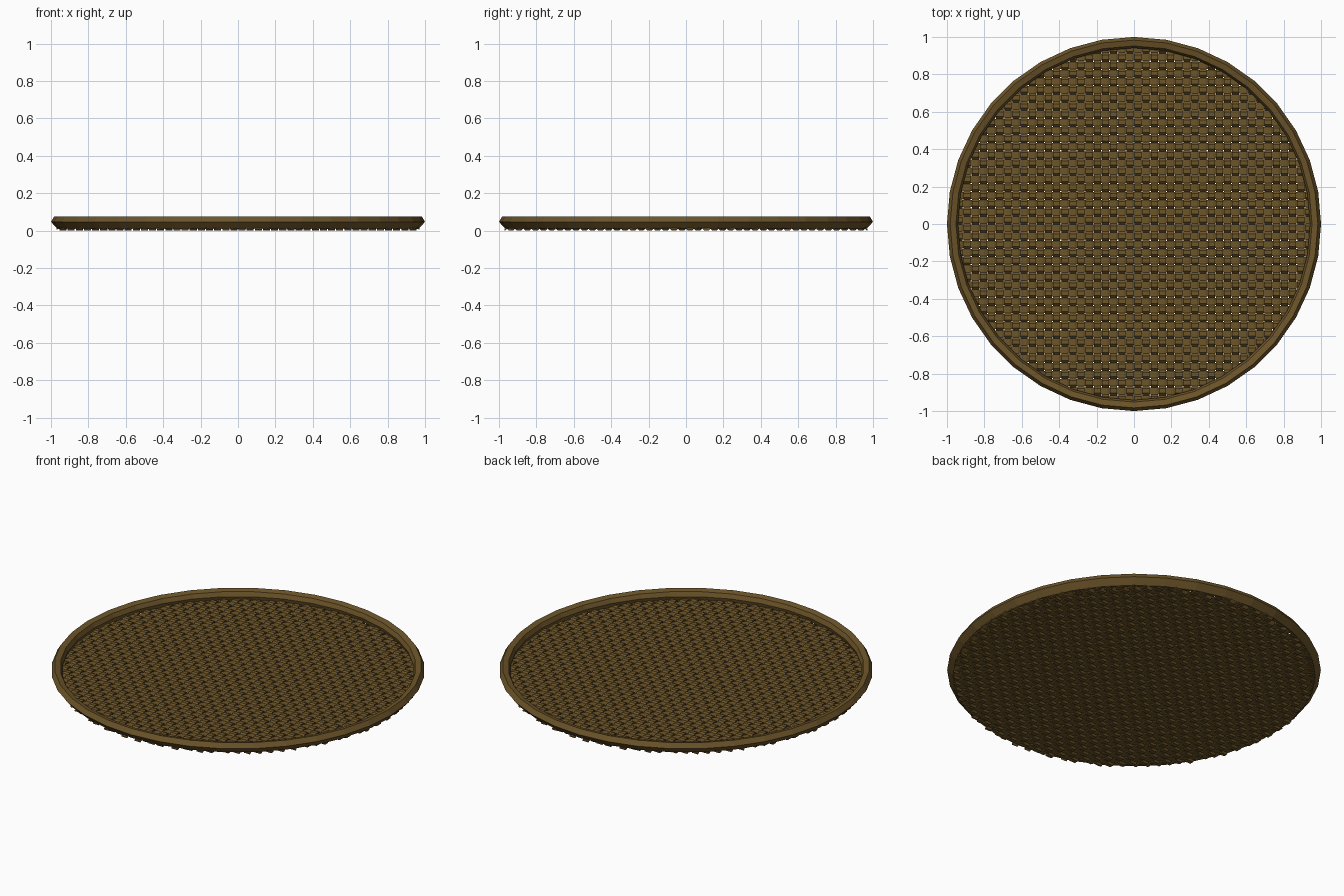
import bpy, bmesh, math

if "Cube" in bpy.data.objects:
    bpy.data.objects.remove(bpy.data.objects["Cube"])

PITCH, WIDTH, THICK = 0.0435, 0.0375, 0.007
RADIUS, MID, COUNT = 0.97, 0.0135, 22

straw = bpy.data.materials.new("brown straw")
straw.diffuse_color = (0.15, 0.089, 0.022, 1)
straw.use_nodes = True
straw.node_tree.nodes["Principled BSDF"].inputs["Base Color"].default_value = straw.diffuse_color


def finish(name, bm):
    bmesh.ops.recalc_face_normals(bm, faces=bm.faces[:])
    mesh = bpy.data.meshes.new(name)
    bm.to_mesh(mesh)
    bm.free()
    mesh.materials.append(straw)
    obj = bpy.data.objects.new(name, mesh)
    bpy.context.collection.objects.link(obj)


def skin(bm, rings, closed):
    # bridge consecutive rings of vertices
    n = len(rings[0])
    for k in range(len(rings) if closed else len(rings) - 1):
        a, b = rings[k], rings[(k + 1) % len(rings)]
        for j in range(n):
            bm.faces.new((a[j], a[(j + 1) % n], b[(j + 1) % n], b[j]))
    if not closed:
        bm.faces.new(rings[0])
        bm.faces.new(rings[-1])


# Faceted rim: six-sided profile swept round 36 sides
profile = [(1.0, 0.047), (0.983, 0.075), (0.952, 0.067),
           (0.941, 0.042), (0.950, 0.014), (0.969, 0.012)]
bm = bmesh.new()
rings = []
for i in range(36):
    a = math.radians(10 * i)
    rings.append([bm.verts.new((r * math.cos(a), r * math.sin(a), z)) for r, z in profile])
skin(bm, rings, True)
finish("rim", bm)


def strips(name, along_y, amp):
    # flat strips alternately passing over and under the crossing ones
    bm = bmesh.new()
    for i in range(-COUNT, COUNT):
        c = (i + 0.5) * PITCH
        half = math.sqrt(RADIUS ** 2 - (abs(c) + WIDTH / 2) ** 2)
        raw = []
        for j in range(-COUNT - 2, COUNT + 2):
            up = 1 if (i + j) % 2 == 0 else -1
            z = MID + amp * up
            t = (j + 0.5) * PITCH
            raw += [(t - 0.27 * PITCH, z), (t + 0.27 * PITCH, z)]
        # trim the path to the round outline
        path = [p for p in raw if abs(p[0]) < half - 0.001]
        first = next(p for p in reversed(raw) if p[0] <= path[0][0] - 0.0001)
        last = next(p for p in raw if p[0] >= path[-1][0] + 0.0001)

        def cut(p, q, t):
            return (t, p[1] + (q[1] - p[1]) * (t - p[0]) / (q[0] - p[0]))
        path = [cut(first, path[0], -half)] + path + [cut(path[-1], last, half)]
        rings = []
        for t, z in path:
            ring = []
            for du, dz in ((-1, -1), (1, -1), (1, 1), (-1, 1)):
                u, h = c + du * WIDTH / 2, z + dz * THICK / 2
                ring.append(bm.verts.new((u, t, h) if along_y else (t, u, h)))
            rings.append(ring)
        skin(bm, rings, False)
    finish(name, bm)


# Plain weave base
strips("weave_lengthwise", True, 0.010)
strips("weave_crosswise", False, -0.004)
